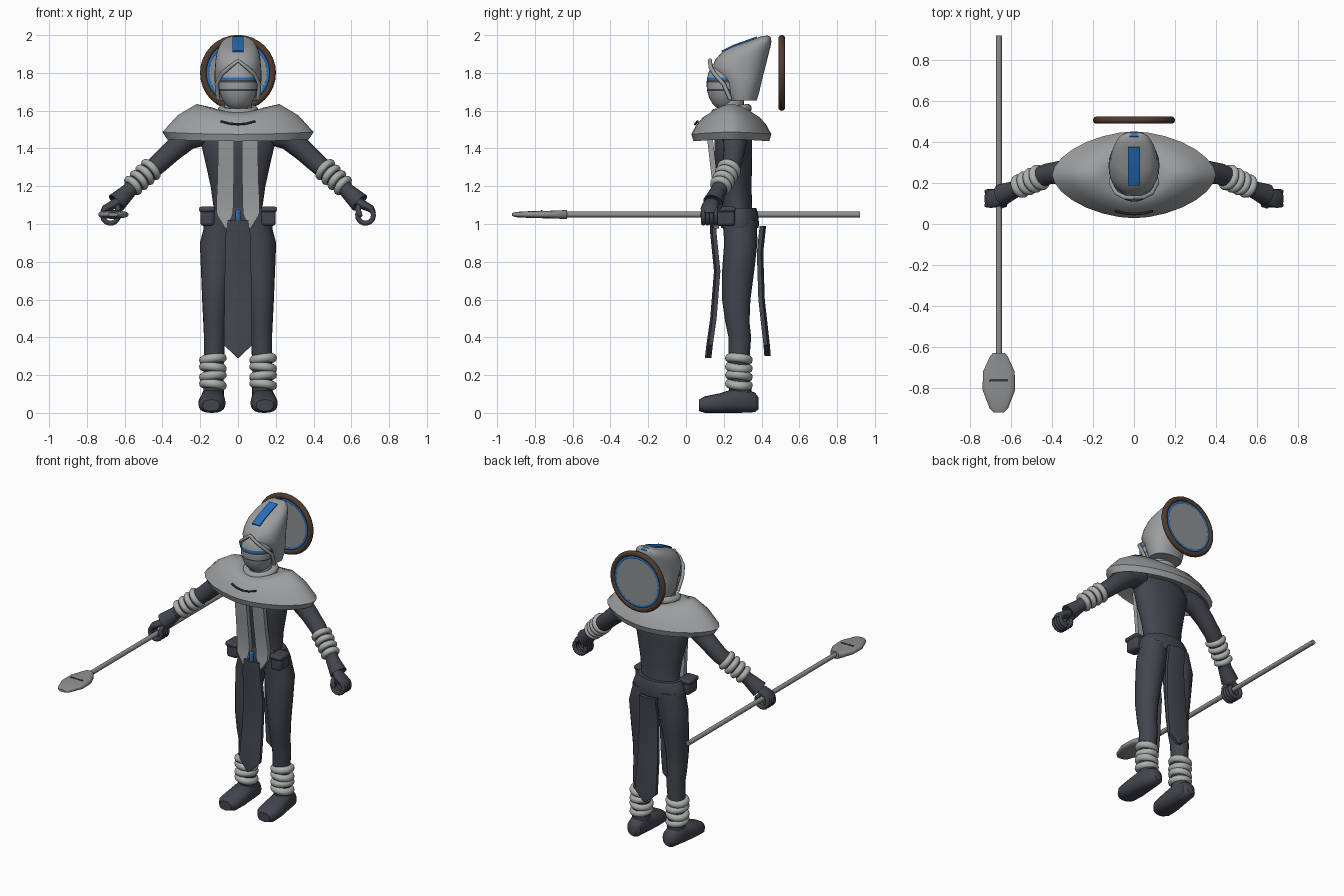
import bpy, bmesh, math
from mathutils import Vector

if "Cube" in bpy.data.objects:
    bpy.data.objects.remove(bpy.data.objects["Cube"], do_unlink=True)


def material(name, r, g, b):
    m = bpy.data.materials.new(name)
    m.use_nodes = True
    m.diffuse_color = (r, g, b, 1)
    m.node_tree.nodes["Principled BSDF"].inputs["Base Color"].default_value = (r, g, b, 1)
    return m


CLOTH = material("light grey cloth", .33, .34, .35)
WRAP = material("pale wrap", .42, .43, .43)
DARK = material("dark slate", .055, .06, .075)
METAL = material("grey metal", .27, .28, .29)
BLUE = material("blue", .02, .16, .5)
BROWN = material("brown", .08, .045, .028)
X, Y, Z = Vector((1, 0, 0)), Vector((0, 1, 0)), Vector((0, 0, 1))


def finish(ob, mat, angle=40):
    ob.data.materials.append(mat)
    ob.data.shade_smooth()
    ob.data.set_sharp_from_angle(angle=math.radians(angle))
    return ob


def skin(name, rings, mat, angle=40):
    """Bridge a list of equal point rings and cap both ends."""
    bm = bmesh.new()
    rows = [[bm.verts.new(p) for p in ring] for ring in rings]
    n = len(rows[0])
    for a, b in zip(rows, rows[1:]):
        for i in range(n):
            j = (i + 1) % n
            bm.faces.new((a[i], a[j], b[j], b[i]))
    bm.faces.new(rows[0])
    bm.faces.new(rows[-1])
    bmesh.ops.recalc_face_normals(bm, faces=bm.faces[:])
    me = bpy.data.meshes.new(name)
    bm.to_mesh(me)
    bm.free()
    ob = bpy.data.objects.new(name, me)
    bpy.context.collection.objects.link(ob)
    return finish(ob, mat, angle)


def oval(n, power):
    """Unit superellipse points."""
    for i in range(n):
        c, s = math.cos(math.tau * i / n), math.sin(math.tau * i / n)
        yield (math.copysign(abs(c) ** (2 / power), c), math.copysign(abs(s) ** (2 / power), s))


def sweep(name, path, mat, ref=X, axis=None, n=20, power=2):
    """Oval sections along a path of (x, y, z, radius along ref, other radius)."""
    pts = [Vector(p[:3]) for p in path]
    rings = []
    for i, p in enumerate(path):
        t = axis or (pts[min(i + 1, len(pts) - 1)] - pts[max(i - 1, 0)]).normalized()
        a = (ref - t * ref.dot(t)).normalized()
        b = t.cross(a)
        rings.append([pts[i] + a * u * p[3] + b * v * p[4] for u, v in oval(n, power)])
    return skin(name, rings, mat)


def torus(name, loc, axis, major, minor, mat):
    bpy.ops.mesh.primitive_torus_add(location=loc, major_radius=major, minor_radius=minor,
                                     major_segments=32, minor_segments=10,
                                     rotation=Vector(axis).to_track_quat('Z', 'Y').to_euler())
    ob = bpy.context.object
    ob.name = name
    return finish(ob, mat, 60)


def strip(name, rows, mat, thick, ridge=0):
    """Hanging cloth from rows of (z, x0, x1, y) with a folded centre."""
    rings = []
    for z, x0, x1, y in rows:
        m = (x0 + x1) / 2
        rings.append([(x0, y, z), (m, y - ridge, z), (x1, y, z),
                      (x1, y + thick, z), (m, y + thick - ridge, z), (x0, y + thick, z)])
    return skin(name, rings, mat, 25)


def slab(name, loc, size, mat, bevel=.008):
    bpy.ops.mesh.primitive_cube_add(size=1, location=loc)
    ob = bpy.context.object
    ob.name = name
    ob.scale = size
    bpy.ops.object.transform_apply(location=False, rotation=False)
    mod = ob.modifiers.new("soft edges", 'BEVEL')
    mod.width, mod.segments = bevel, 2
    return finish(ob, mat)


# Torso and belt
sweep("torso", [(0, .285, .97, .16, .09), (0, .27, 1.08, .128, .08), (0, .262, 1.2, .145, .085),
                (0, .25, 1.35, .178, .1), (0, .25, 1.44, .2, .1), (0, .25, 1.53, .15, .08)],
      DARK, axis=Z, n=28)
sweep("belt", [(0, .285, .98, .182, .098), (0, .285, 1.0, .186, .102),
               (0, .28, 1.06, .165, .1), (0, .28, 1.085, .148, .092)], DARK, axis=Z, n=28)
slab("belt_gem", (0, .145, 1.04), (.024, .03, .08), BLUE)

# Shoulder mantle: draped rings rising over the shoulders
mantle = []
for a, b, z, lift in [(.085, .08, 1.585, 0), (.13, .11, 1.59, .025), (.22, .15, 1.565, .07),
                      (.32, .185, 1.525, .05), (.4, .212, 1.475, .012), (.375, .2, 1.438, .01),
                      (.29, .16, 1.475, .03)]:
    mantle.append([(a * u, .24 + b * v, z + lift * u * u) for u, v in oval(28, 1.75)])
skin("mantle", mantle, CLOTH, 45)
sweep("mantle_crescent", [(x * .09, .048 + .014 * x * x, 1.528 + .016 * x * x, .006, .006)
                          for x in (-1, -.5, 0, .5, 1)], DARK, ref=Z, n=8)
torus("collar_fold", (0, .24, 1.6), (0, -.15, 1), .085, .024, CLOTH)
sweep("neck", [(0, .24, 1.56, .075, .07), (0, .235, 1.68, .07, .07)], CLOTH, axis=Z)

# Face mask with a dark slit and a blue visor line
levels = [1.605, 1.62, 1.64, 1.67, 1.705, 1.714, 1.735, 1.75, 1.762, 1.775, 1.8, 1.84, 1.87]
mask = []
for z in levels:
    k = math.sqrt(1 - ((z - 1.74) / .14) ** 2)
    mask.append((0, .205, z, .102 * k, .096 * k))
face = sweep("face_mask", mask, CLOTH, axis=Z, n=28)
face.data.materials.append(DARK)
face.data.materials.append(BLUE)
for poly in face.data.polygons:
    z = poly.center.z
    if 1.705 < z < 1.714 or 1.75 < z < 1.762:
        poly.material_index = 1
    elif 1.762 < z < 1.775:
        poly.material_index = 2

# Hood: sections of (z, front, back, half width), with a pointed brim
hood = [(1.655, .225, .375, .105), (1.7, .205, .388, .118), (1.76, .185, .402, .124),
        (1.80, .15, .412, .124), (1.83, .138, .42, .122), (1.87, .155, .43, .119),
        (1.91, .19, .44, .112), (1.94, .25, .448, .1), (1.965, .32, .452, .085),
        (1.985, .375, .45, .062), (1.996, .405, .44, .03)]
sweep("hood", [(0, (f + b) / 2, z, w, (b - f) / 2) for z, f, b, w in hood],
      CLOTH, axis=Z, n=32, power=2.2)
arch = [(.105, .235, 1.66), (.113, .2, 1.74), (.085, .15, 1.795), (.045, .13, 1.83)]
brim = arch + [(0, .127, 1.865)] + [(-x, y, z) for x, y, z in reversed(arch)]
sweep("hood_brim", [(x, y, z, .011, .011) for x, y, z in brim], CLOTH, ref=Y, n=10)
sweep("hood_stripe", [(0, f, z + .003, .03, .005) for z, f, b, w in hood[6:10]], BLUE, n=16, power=5)
sweep("hood_tip_plate", [(0, .425, 1.997, .022, .004), (0, .447, 1.986, .022, .004)],
      BLUE, n=16, power=5)

# Disc behind the head
sweep("halo_disc", [(0, .498, 1.8, .165, .165), (0, .516, 1.8, .165, .165)], METAL, n=48)
torus("halo_blue_ring", (0, .507, 1.8), Y, .16, .012, BLUE)
torus("halo_rim", (0, .507, 1.8), Y, .183, .018, BROWN)

# Hanging cloths
strip("front_cloth", [(1.02, -.055, .055, .14), (.95, -.065, .065, .14), (.75, -.07, .07, .16),
                      (.5, -.073, .073, .14), (.36, -.075, .075, .12), (.29, -.004, .004, .112)],
      DARK, .022, .012)
strip("back_cloth", [(.99, -.06, .06, .39), (.85, -.065, .065, .375), (.6, -.073, .073, .383),
                     (.36, -.078, .078, .41), (.3, -.01, .01, .415)], DARK, .022, -.012)

for s, side in ((1, "left"), (-1, "right")):
    strip(side + "_chest_panel", [(1.47, s * .02, s * .105, .11), (1.25, s * .022, s * .108, .135),
                                  (1.1, s * .024, s * .115, .155), (1.05, s * .028, s * .112, .15),
                                  (.975, s * .06, s * .066, .145)], CLOTH, .03)
    slab(side + "_pouch", (s * .162, .21, 1.035), (.075, .1, .09), DARK, .015)
    slab(side + "_pouch_flap", (s * .164, .208, 1.077), (.085, .11, .03), DARK, .012)

    # Leg, ankle wraps and boot
    leg = [(1.02, .085, .285, .085, .09), (.9, .105, .29, .097, .088), (.75, .115, .276, .081, .085),
           (.6, .122, .266, .068, .075), (.48, .124, .272, .06, .064), (.4, .124, .285, .056, .06),
           (.25, .128, .278, .052, .055), (.08, .13, .29, .055, .06)]
    sweep(side + "_leg", [(s * x, y, z, a, b) for z, x, y, a, b in leg], DARK, axis=Z)
    for i in range(4):
        torus(side + "_ankle_wrap", (s * .133, .28, .15 + i * .045),
              (.12 * (-1) ** i, .1, 1), .05, .024, WRAP)
    boot = [(.385, .05, .025, .03), (.365, .056, .048, .052), (.28, .068, .062, .068),
            (.18, .052, .072, .052), (.1, .044, .068, .044), (.068, .04, .045, .03)]
    sweep(side + "_boot", [(s * (.145 - .04 * y), y, z, a, b) for y, z, a, b in boot],
          DARK, axis=Y, power=2.4)

    # Arm, forearm wraps and cuff
    arm = [(.17, .25, 1.49, .07), (.27, .26, 1.455, .065), (.35, .255, 1.385, .056),
           (.42, .245, 1.32, .052), (.52, .2, 1.235, .046), (.62, .155, 1.135, .036)]
    sweep(side + "_arm", [(s * x, y, z, r, r) for x, y, z, r in arm], DARK, ref=Y)
    for i in range(4):
        torus(side + "_forearm_wrap", (s * (.462 + i * .031), .227 - i * .014, 1.288 - i * .028),
              (s * .75, -.35, -.65), .046 - i * .002, .02, WRAP)
    sweep(side + "_cuff", [(s * .575, .172, 1.178, .04, .04), (s * .645, .143, 1.112, .054, .054),
                           (s * .64, .145, 1.117, .035, .035)], DARK, ref=Y,
          axis=Vector((s * .7, -.29, -.65)).normalized())

    # Curled hand around the grip
    sweep(side + "_palm", [(s * .615, .15, 1.13, .03, .026), (s * .665, .128, 1.1, .043, .024),
                           (s * .705, .122, 1.08, .045, .02), (s * .72, .122, 1.055, .035, .012)],
          DARK, ref=Y)
    for k in range(4):
        y = .092 + k * .022
        bend = [math.radians(d) for d in range(50, -211, -26)]
        sweep(side + "_finger", [(s * (.675 + .042 * math.cos(t)), y, 1.046 + .042 * math.sin(t),
                                  .012, .014) for t in bend], DARK, ref=Y, n=10)
    sweep(side + "_thumb", [(s * .64, .12, 1.1, .015, .015), (s * .635, .095, 1.075, .015, .015),
                            (s * .65, .085, 1.04, .011, .011)], DARK, ref=X, n=10)

# Staff with a flat paddle head
sweep("staff", [(-.66, -.66, 1.05, .015, .015), (-.66, .92, 1.05, .015, .015)], METAL)
head = [(-.92, .025, .008), (-.9, .045, .014), (-.81, .08, .019), (-.72, .077, .02),
        (-.65, .045, .023), (-.63, .03, .024)]
sweep("staff_head", [(-.66, y, 1.05, a, b) for y, a, b in head], METAL, axis=Y, n=24, power=3)
slab("staff_head_slot", (-.66, -.765, 1.069), (.09, .01, .008), DARK, .002)
